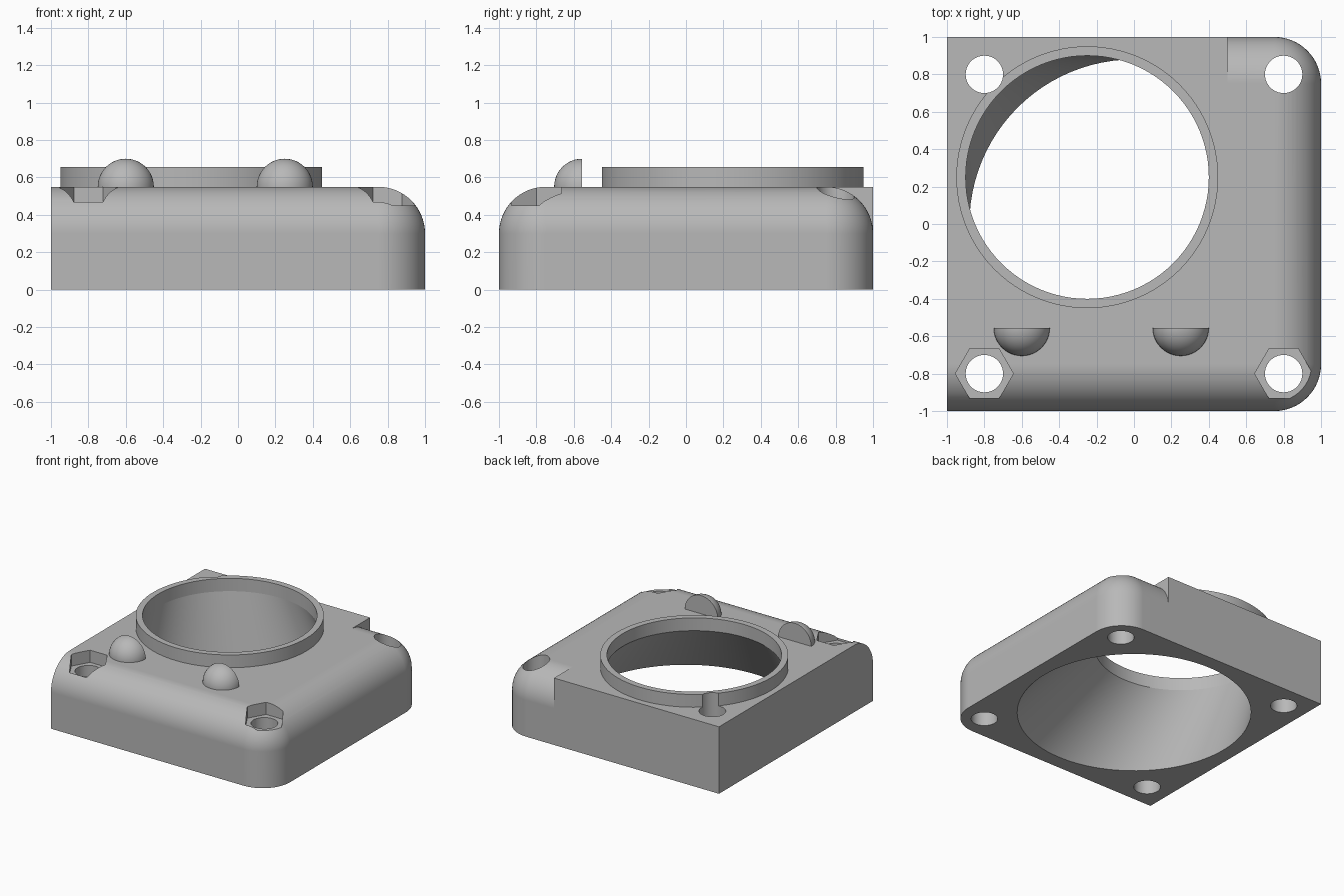
import bpy, bmesh, math
from mathutils import Vector

if "Cube" in bpy.data.objects:
    bpy.data.objects.remove(bpy.data.objects["Cube"], do_unlink=True)

TOP, ROUND, SEGS = 0.55, 0.25, 96

grey = bpy.data.materials.new("plain_grey")
grey.use_nodes = True
colour = (0.48, 0.48, 0.48, 1)
grey.diffuse_color = colour
grey.node_tree.nodes["Principled BSDF"].inputs["Base Color"].default_value = colour


def finish(bm, name):
    bmesh.ops.recalc_face_normals(bm, faces=bm.faces[:])
    mesh = bpy.data.meshes.new(name)
    bm.to_mesh(mesh)
    bm.free()
    mesh.materials.append(grey)
    obj = bpy.data.objects.new(name, mesh)
    bpy.context.collection.objects.link(obj)
    return obj


def box(bm, low, high):
    low, high = Vector(low), Vector(high)
    for v in bmesh.ops.create_cube(bm, size=1)["verts"]:
        v.co = (low + high) / 2 + v.co * (high - low)


def loft(name, rings, segs=SEGS):
    """Closed solid through circles given as (x, y, z, radius)."""
    bm = bmesh.new()
    loops = []
    for x, y, z, r in rings:
        loops.append([bm.verts.new((x + r * math.cos(a), y + r * math.sin(a), z))
                      for a in (math.tau * i / segs for i in range(segs))])
    for a, b in zip(loops, loops[1:]):
        for i in range(segs):
            j = (i + 1) % segs
            bm.faces.new((a[i], a[j], b[j], b[i]))
    bm.faces.new(loops[0])
    bm.faces.new(loops[-1])
    return finish(bm, name)


def boolean(obj, tool, operation="DIFFERENCE"):
    mod = obj.modifiers.new("boolean", "BOOLEAN")
    mod.operation, mod.solver, mod.object = operation, "EXACT", tool
    with bpy.context.temp_override(object=obj, active_object=obj):
        bpy.ops.object.modifier_apply(modifier=mod.name)


def smooth(obj):
    bpy.ops.object.select_all(action="DESELECT")
    obj.select_set(True)
    bpy.context.view_layer.objects.active = obj
    bpy.ops.object.shade_smooth_by_angle(angle=math.radians(25))
    obj.modifiers.new("even_normals", "WEIGHTED_NORMAL").keep_sharp = True


# Housing block, rounded on every top and upright edge except the left side
bm = bmesh.new()
box(bm, (-1, -1, 0), (1, 1, TOP))


def is_rounded(edge):
    a, b = (v.co for v in edge.verts)
    mid = (a + b) / 2
    return mid.x > -0.5 and mid.z > 0.1


bmesh.ops.bevel(bm, geom=[e for e in bm.edges if is_rounded(e)], offset=ROUND,
                segments=16, profile=0.5, affect="EDGES")
housing = finish(bm, "housing")

# Square rear shoulder, leaving the rounding only at the rear left corner
bm = bmesh.new()
box(bm, (-1, 0.6, 0), (0.5, 1, TOP))
shoulder = finish(bm, "shoulder")
boolean(housing, shoulder, "UNION")

# Raised collar round the offset opening
collar = loft("collar", [(-0.25, 0.25, TOP, 0.7), (-0.25, 0.25, 0.655, 0.7)])

# Slanted duct: wide and central below, narrow and offset above
duct = loft("duct_cutter", [(0.025, -0.025, -0.055, 0.903),
                            (-0.25, 0.25, TOP, 0.65),
                            (-0.25, 0.25, 0.8, 0.65)])
boolean(housing, duct)
boolean(collar, duct)
helpers = [shoulder, duct]

# Bolt holes in the corners, with hexagonal nut pockets at the front
for x in (-0.8, 0.8):
    for y in (-0.8, 0.8):
        bolt = loft("bolt_cutter", [(x, y, -0.1, 0.1), (x, y, 0.8, 0.1)], 48)
        helpers.append(bolt)
        boolean(housing, bolt)
        if x < 0 < y:
            boolean(collar, bolt)
        if y < 0:
            pocket = loft("nut_cutter", [(x, y, 0.45, 0.155), (x, y, 0.8, 0.155)], 6)
            helpers.append(pocket)
            boolean(housing, pocket)

# Half-dome stops near the front edge, flat towards the opening
parts = [housing, collar]
for name, x in (("right_stop", -0.6), ("left_stop", 0.25)):
    bm = bmesh.new()
    bmesh.ops.create_uvsphere(bm, u_segments=48, v_segments=24, radius=0.15)
    bmesh.ops.translate(bm, verts=bm.verts[:], vec=(x, -0.555, TOP))
    for point, normal in (((x, -0.555, 0), (0, 1, 0)), ((x, 0, TOP - 0.01), (0, 0, -1))):
        cut = bmesh.ops.bisect_plane(bm, geom=bm.verts[:] + bm.edges[:] + bm.faces[:],
                                     plane_co=point, plane_no=normal, clear_outer=True)
        rim = [g for g in cut["geom_cut"] if isinstance(g, bmesh.types.BMEdge)]
        bmesh.ops.holes_fill(bm, edges=rim, sides=0)
    parts.append(finish(bm, name))

for tool in helpers:
    bpy.data.objects.remove(tool, do_unlink=True)
for part in parts:
    smooth(part)
